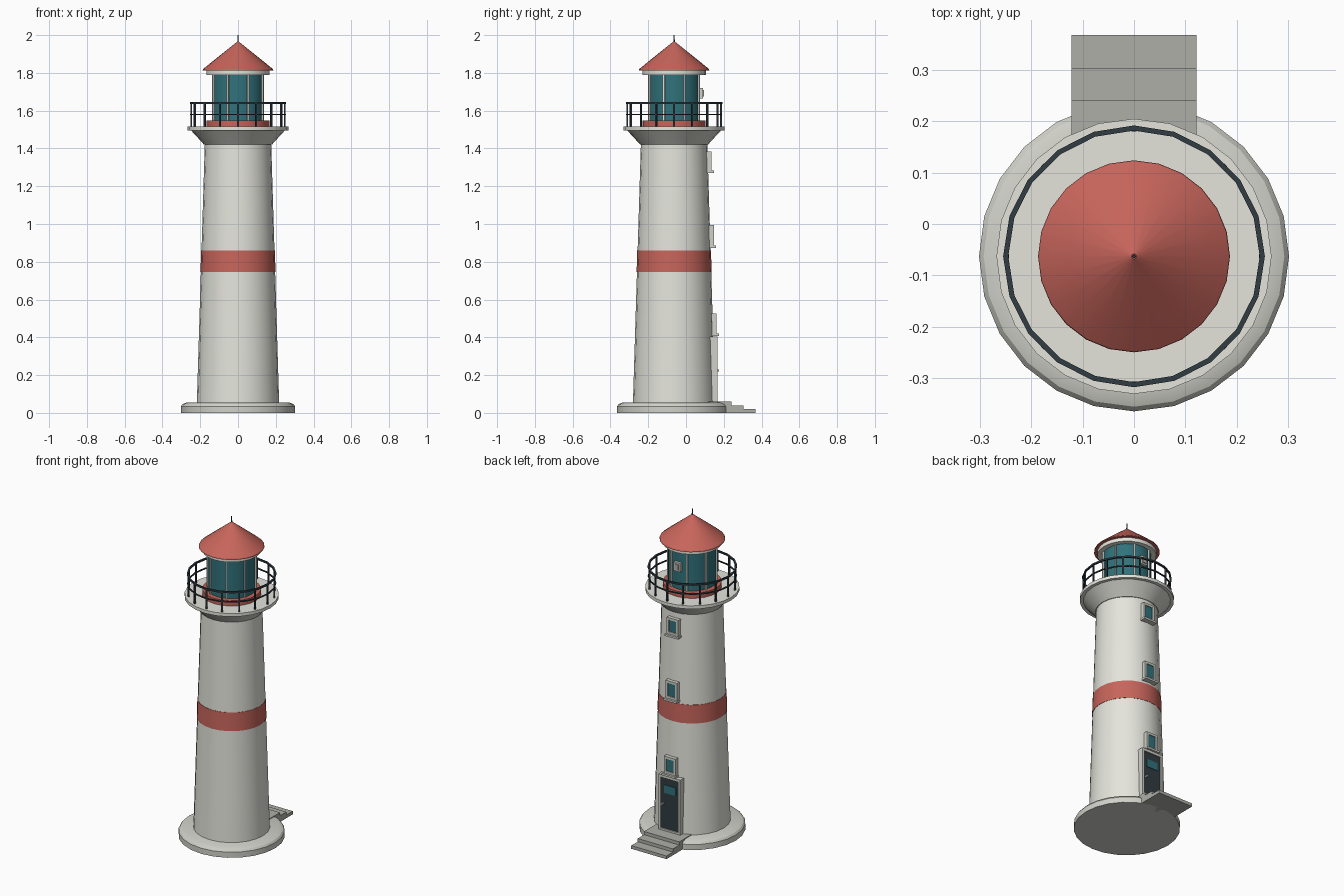
import bpy, bmesh, math
from mathutils import Matrix, Vector

if "Cube" in bpy.data.objects:
    bpy.data.objects.remove(bpy.data.objects["Cube"])

CY = -0.063          # tower axis in y
SIDES = 24


def material(name, r, g, b):
    m = bpy.data.materials.new(name)
    m.diffuse_color = (r, g, b, 1)
    m.use_nodes = True
    m.node_tree.nodes["Principled BSDF"].inputs["Base Color"].default_value = m.diffuse_color
    return m


WHITE = material("warm white", 0.78, 0.78, 0.72)
PLINTH = material("pale grey", 0.64, 0.64, 0.59)
STONE = material("stone grey", 0.42, 0.43, 0.39)
RED = material("brick red", 0.57, 0.13, 0.105)
GLASS = material("teal glass", 0.03, 0.17, 0.20)
DARK = material("dark slate", 0.03, 0.045, 0.055)


def finish(bm, name, mat):
    bmesh.ops.recalc_face_normals(bm, faces=bm.faces)
    for f in bm.faces:
        f.smooth = True
    for e in bm.edges:
        e.smooth = len(e.link_faces) == 2 and e.calc_face_angle(0) < math.radians(30)
    me = bpy.data.meshes.new(name)
    bm.to_mesh(me)
    bm.free()
    me.materials.append(mat)
    ob = bpy.data.objects.new(name, me)
    bpy.context.collection.objects.link(ob)
    return ob


def lathe(name, mat, profile, sides=SIDES, closed=False):
    """Revolve (radius, z) points around the tower axis."""
    bm = bmesh.new()
    rings = []
    for r, z in profile:
        if r == 0:
            rings.append([bm.verts.new((0, CY, z))] * sides)
        else:
            rings.append([bm.verts.new((r * math.sin(a), CY + r * math.cos(a), z))
                          for a in (2 * math.pi * i / sides for i in range(sides))])
    pairs = list(zip(rings, rings[1:]))
    if closed:
        pairs.append((rings[-1], rings[0]))
    for lo, hi in pairs:
        for i in range(sides):
            j = (i + 1) % sides
            corners = list(dict.fromkeys((lo[i], lo[j], hi[j], hi[i])))
            bm.faces.new(corners)
    return finish(bm, name, mat)


def box(name, mat, x0, x1, y0, y1, z0, z1):
    bm = bmesh.new()
    size = Vector((x1 - x0, y1 - y0, z1 - z0))
    mid = Vector((x0 + x1, y0 + y1, z0 + z1)) / 2
    bmesh.ops.create_cube(bm, size=1, matrix=Matrix.Translation(mid) @ Matrix.Diagonal((*size, 1)))
    return finish(bm, name, mat)


def post_ring(name, mat, count, radius, thick, z0, z1, offset=0.0):
    """Square posts standing in a circle."""
    bm = bmesh.new()
    for i in range(count):
        m = (Matrix.Translation((0, CY, (z0 + z1) / 2))
             @ Matrix.Rotation(2 * math.pi * i / count + offset, 4, 'Z')
             @ Matrix.Translation((0, radius, 0))
             @ Matrix.Diagonal((thick, thick, z1 - z0, 1)))
        bmesh.ops.create_cube(bm, size=1, matrix=m)
    return finish(bm, name, mat)


def frame(name, mat, w, z0, z1, y0, y1, t):
    """Rectangular frame facing the back, border width t."""
    h = w / 2
    box(name + "_left", mat, -h, -h + t, y0, y1, z0, z1)
    box(name + "_right", mat, h - t, h, y0, y1, z0, z1)
    box(name + "_head", mat, -h + t, h - t, y0, y1, z1 - t, z1)
    box(name + "_foot", mat, -h + t, h - t, y0, y1, z0, z0 + t)


def tower_r(z):
    return 0.218 + (0.176 - 0.218) * (z - 0.05) / 1.37


# Plinth and tapering tower
lathe("plinth", PLINTH, [(0, 0), (0.302, 0), (0.302, 0.035), (0.293, 0.047), (0.27, 0.056), (0, 0.056)])
lathe("lower_tower", WHITE, [(0, 0.05), (tower_r(0.05), 0.05), (tower_r(0.745), 0.745), (0, 0.745)])
lathe("red_band", RED, [(0, 0.745), (tower_r(0.745) + 0.002, 0.745), (tower_r(0.86) + 0.002, 0.86), (0, 0.86)])
lathe("upper_tower", WHITE, [(0, 0.86), (tower_r(0.86), 0.86), (tower_r(1.43), 1.43), (0, 1.43)])

# Flared gallery and deck
lathe("gallery_flare", PLINTH, [(0, 1.42), (0.18, 1.42), (0.19, 1.432), (0.25, 1.497), (0, 1.497)])
lathe("gallery_deck", WHITE, [(0, 1.495), (0.268, 1.495), (0.268, 1.515), (0, 1.515)])

# Railing
for label, z, t in (("top_rail", 1.64, 0.010), ("middle_rail", 1.58, 0.007)):
    lathe(label, DARK, [(0.25 - t / 2, z - t / 2), (0.25 + t / 2, z - t / 2),
                        (0.25 + t / 2, z + t / 2), (0.25 - t / 2, z + t / 2)], 20, True)
post_ring("railing_posts", DARK, 16, 0.248, 0.009, 1.51, 1.642)

# Lantern room
lathe("lantern_base", RED, [(0, 1.515), (0.167, 1.515), (0.167, 1.548), (0, 1.548)])
lathe("lantern_glass", GLASS, [(0, 1.545), (0.138, 1.545), (0.138, 1.795), (0, 1.795)])
post_ring("lantern_bars", WHITE, 8, 0.142, 0.009, 1.545, 1.795, math.pi / 8)
lathe("lantern_cornice", WHITE, [(0, 1.79), (0.168, 1.79), (0.168, 1.816), (0, 1.816)])

# Conical roof and spike
lathe("roof", RED, [(0, 1.813), (0.187, 1.813), (0.185, 1.82), (0.135, 1.861), (0.005, 1.965), (0, 1.965)])
lathe("roof_spike", DARK, [(0, 1.95), (0.004, 1.95), (0.003, 2.0), (0, 2.0)], 8)

# Small vent box on the back of the lantern
box("lantern_vent", PLINTH, -0.022, 0.022, 0.06, 0.09, 1.665, 1.72)
box("lantern_vent_panel", STONE, -0.012, 0.012, 0.09, 0.095, 1.675, 1.71)

# Windows stacked up the back of the tower
for i, (z0, z1, y) in enumerate(((0.42, 0.525, 0.162), (0.885, 0.995, 0.147), (1.283, 1.385, 0.134))):
    n = f"window_{i + 1}"
    frame(n + "_frame", PLINTH, 0.08, z0, z1, y - 0.05, y, 0.014)
    box(n + "_glass", GLASS, -0.027, 0.027, y - 0.05, y - 0.006, z0 + 0.013, z1 - 0.013)
    box(n + "_sill", PLINTH, -0.046, 0.046, y - 0.05, y + 0.013, z0 - 0.012, z0)

# Door with frame, pane and handle
frame("door_frame", PLINTH, 0.152, 0.055, 0.405, 0.10, 0.166, 0.016)
box("door_panel", DARK, -0.061, 0.061, 0.10, 0.158, 0.058, 0.39)
box("door_pane", GLASS, -0.04, 0.04, 0.156, 0.162, 0.295, 0.345)
box("door_handle", PLINTH, 0.042, 0.052, 0.156, 0.176, 0.22, 0.23)

# Three stone steps
for i, y in enumerate((0.368, 0.304, 0.241)):
    box(f"step_{i + 1}", STONE, -0.122, 0.122, 0.12, y, 0.02 * i, 0.02 * (i + 1))
